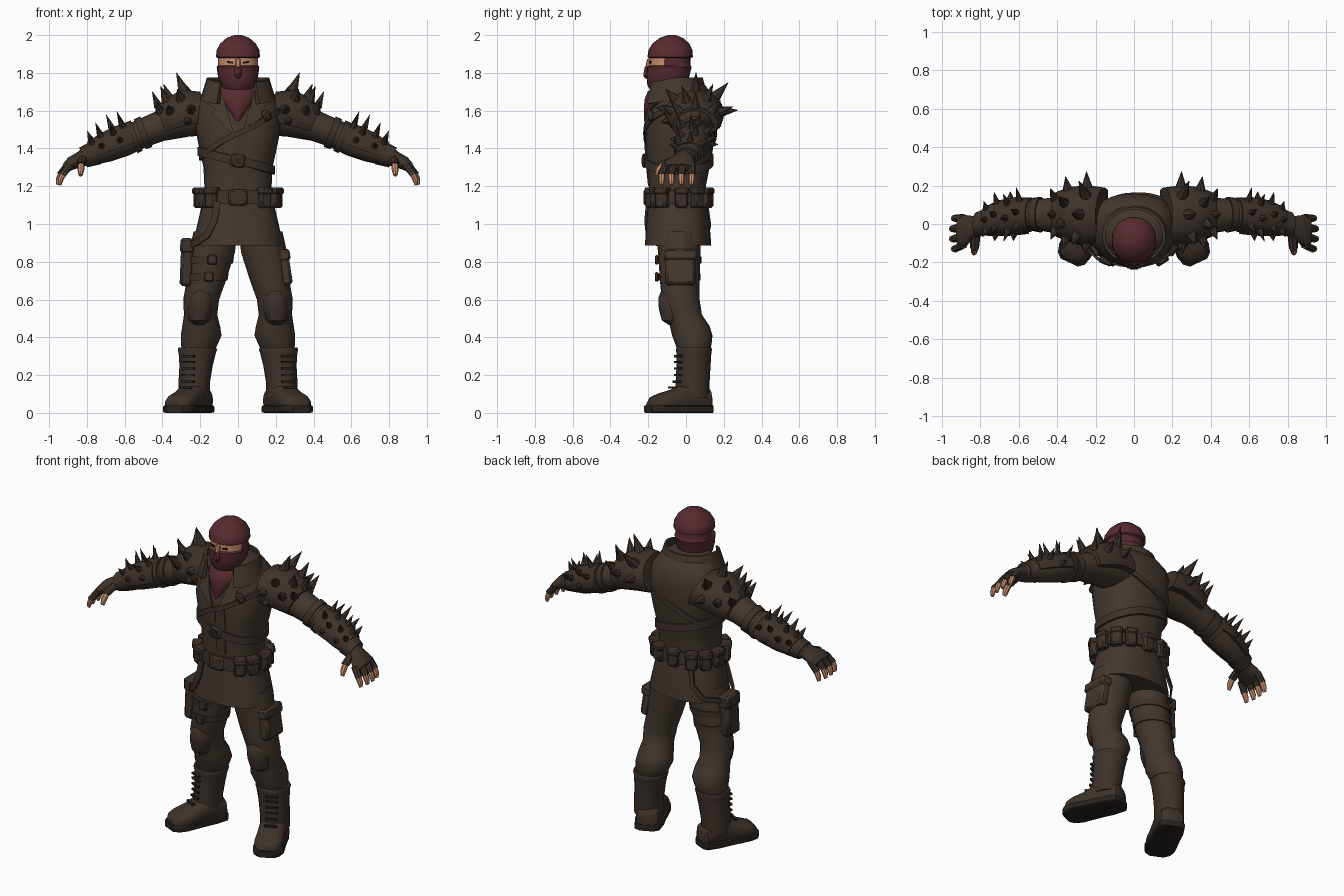
import bpy, bmesh, math
from mathutils import Vector, Matrix

if "Cube" in bpy.data.objects:
    bpy.data.objects.remove(bpy.data.objects["Cube"])

V = Vector
X, Y, Z = V((1, 0, 0)), V((0, 1, 0)), V((0, 0, 1))


def mat(name, r, g, b):
    m = bpy.data.materials.new(name)
    m.diffuse_color = (r, g, b, 1)
    m.use_nodes = True
    m.node_tree.nodes["Principled BSDF"].inputs["Base Color"].default_value = m.diffuse_color
    return m


COAT = mat("coat brown", .056, .039, .028)
LEATHER = mat("leather brown", .047, .032, .024)
SOLE = mat("sole dark", .022, .017, .014)
RED = mat("cloth maroon", .095, .024, .030)
SKIN = mat("skin", .58, .27, .15)
EYE = mat("eye dark", .02, .012, .01)


def finish(name, bm, m, mirror=False):
    bmesh.ops.recalc_face_normals(bm, faces=bm.faces)
    me = bpy.data.meshes.new(name)
    bm.to_mesh(me)
    bm.free()
    me.materials.append(m)
    ob = bpy.data.objects.new(name, me)
    bpy.context.collection.objects.link(ob)
    if mirror:
        ob.modifiers.new("Mirror", 'MIRROR').use_mirror_merge = False
    return ob


def ring_pt(s, deg, u, v, p):
    c, n = math.cos(math.radians(deg)), math.sin(math.radians(deg))
    f = lambda k: math.copysign(abs(k) ** (2 / p), k)
    return V(s[:3]) + u * (s[3] * f(c)) + v * (s[4] * f(n))


def skin_rings(bm, rings, close=False):
    rows = [[bm.verts.new(p) for p in r] for r in rings]
    n = len(rows[0])
    for a, b in zip(rows, rows[1:] + ([rows[0]] if close else [])):
        for i in range(n):
            bm.faces.new((a[i], a[(i + 1) % n], b[(i + 1) % n], b[i]))
    if not close:
        bm.faces.new(rows[0])
        bm.faces.new(rows[-1])


def loft(name, secs, m, u=X, v=Y, n=20, p=2, arc=(0, 360), mirror=False):
    """Sections (x, y, z, a, b) joined along fixed axes u and v."""
    bm = bmesh.new()
    k = n if arc[1] - arc[0] == 360 else n - 1
    skin_rings(bm, [[ring_pt(s, arc[0] + (arc[1] - arc[0]) * i / k, u, v, p)
                     for i in range(n)] for s in secs])
    return finish(name, bm, m, mirror)


def upright(rows):
    return [(x, y, z, a, b) for z, x, y, a, b in rows]


def at(secs, t):
    i = min(int(t), len(secs) - 2)
    return [a + (b - a) * (t - i) for a, b in zip(secs[i], secs[i + 1])]


def spikes(name, secs, u, v, rows):
    bm = bmesh.new()
    for t, deg, ln, r in rows:
        s = at(secs, t)
        c, n = math.cos(math.radians(deg)), math.sin(math.radians(deg))
        nor = (u * c / s[3] + v * n / s[4]).normalized()
        mx = Matrix.Translation(ring_pt(s, deg, u, v, 2) + nor * (ln / 2 - .01)) @ \
            nor.to_track_quat('Z', 'Y').to_matrix().to_4x4()
        bmesh.ops.create_cone(bm, cap_ends=True, segments=7, radius1=r, radius2=.001, depth=ln, matrix=mx)
    finish(name, bm, LEATHER, True)


def box(name, c, size, m, rz=0, ry=0, rx=0, bev=.01, mirror=False):
    bm = bmesh.new()
    rot = Matrix.Rotation(rz, 4, 'Z') @ Matrix.Rotation(ry, 4, 'Y') @ Matrix.Rotation(rx, 4, 'X')
    bmesh.ops.create_cube(bm, size=1, matrix=Matrix.Translation(c) @ rot @ Matrix.Diagonal((*size, 1)))
    if bev:
        bmesh.ops.bevel(bm, geom=bm.edges[:], offset=bev, segments=1, affect='EDGES')
    return finish(name, bm, m, mirror)


def ribbon(name, pts, w, th, m, close=False):
    """Strap through (point, normal) pairs."""
    bm, rings, n = bmesh.new(), [], len(pts)
    for i, (p, nor) in enumerate(pts):
        a = pts[i - 1][0] if close or i else p
        b = pts[(i + 1) % n][0] if close or i < n - 1 else p
        s = (b - a).normalized().cross(nor).normalized() * w / 2
        rings.append([p - s - nor * th, p + s - nor * th, p + s + nor * th, p - s + nor * th])
    skin_rings(bm, rings, close)
    return finish(name, bm, m)


# ---- coat body
P = 2.4
TORSO = upright([(1.08, 0, -.045, .19, .155), (1.2, 0, -.045, .178, .15), (1.3, 0, -.04, .183, .165),
                 (1.4, 0, -.035, .205, .178), (1.5, 0, -.03, .225, .183), (1.6, 0, -.02, .228, .178),
                 (1.67, 0, -.015, .205, .16), (1.73, 0, -.02, .16, .125), (1.76, 0, -.03, .11, .09)])
loft("coat_body", TORSO, COAT, n=28, p=P)
loft("coat_skirt", upright([(.885, 0, -.042, .238, .176), (.91, 0, -.042, .236, .174),
                            (1.0, 0, -.043, .215, .168), (1.1, 0, -.045, .192, .158)]), COAT, n=28, p=P)


def torso_at(z):
    for i in range(len(TORSO) - 1):
        if z <= TORSO[i + 1][2]:
            return at(TORSO, i + (z - TORSO[i][2]) / (TORSO[i + 1][2] - TORSO[i][2]))
    return TORSO[-1]


def surf(deg, z):
    s = torso_at(z)
    n = V((math.cos(math.radians(deg)) / s[3], math.sin(math.radians(deg)) / s[4], 0)).normalized()
    return ring_pt(s, deg, X, Y, P) + n * .006, n


def plate(name, pts, m, off=.012, mirror=False):
    """Outline (x, z) laid on the coat front."""
    bm, front = bmesh.new(), []
    for x, z in pts:
        s = torso_at(z)
        k = min(abs(x) / s[3], .97)
        front.append(V((x, s[1] - s[4] * (1 - k ** P) ** (1 / P) - off, z)))
    skin_rings(bm, [front, [p + Y * .03 for p in front]])
    finish(name, bm, m, mirror)


plate("lapel", [(.02, 1.47), (.05, 1.58), (.09, 1.70), (.15, 1.71), (.165, 1.64), (.12, 1.61), (.14, 1.58)],
      COAT, .016, True)
plate("coat_placket", [(-.005, 1.2), (-.005, 1.3), (-.005, 1.4), (-.005, 1.48), (.05, 1.52), (.06, 1.4),
                       (.055, 1.3), (.05, 1.2)], COAT, .006)
# standing collar, open at the front
bm = bmesh.new()
skin_rings(bm, [[V((r * math.cos(a), -.06 + r * .9 * math.sin(a), z - .03 * max(0, -math.sin(a))))
                 for r, z in ((.2, 1.66), (.165, 1.775), (.15, 1.775), (.165, 1.66))]
                for a in [math.radians(-55 + 290 * i / 20) for i in range(21)]])
finish("collar", bm, COAT)

# ---- chest straps
loop = [i * 10 for i in range(36)]
cs = lambda d: math.cos(math.radians(d))
ribbon("chest_belt", [surf(d, 1.335 - .05 * cs(d)) for d in loop], .045, .008, LEATHER, True)
ribbon("shoulder_strap", [surf(d, 1.48 + .13 * cs(d)) for d in loop], .028, .007, LEATHER, True)
box("chest_buckle", (0, -.222, 1.335), (.075, .02, .07), LEATHER, ry=.2)
box("buckle_gap", (0, -.233, 1.335), (.035, .006, .03), SOLE, ry=.2, bev=0)
box("strap_buckle", (.15, -.19, 1.575), (.04, .03, .06), LEATHER, rz=.5, ry=-.6)

# ---- belt with pouches
loft("belt", upright([(1.105, 0, -.045, .208, .168), (1.18, 0, -.045, .203, .165)]), LEATHER, n=28, p=P)
box("belt_buckle", (0, -.216, 1.14), (.1, .02, .085), LEATHER)
for d in (-52, -25, 5, 35, 62, 90, 118, 145, 175, 205, 232):
    c = ring_pt((0, -.045, 1.14, .207, .162), d, X, Y, P)
    r = math.atan2(math.sin(math.radians(d)) / .165, math.cos(math.radians(d)) / .207)
    box("belt_pouch", c - Z * .005, (.055, .066, .1), LEATHER, rz=r)
    box("pouch_flap", c + Z * .035, (.066, .073, .038), LEATHER, rz=r, bev=.008)

# ---- head: hood and mask with an inset eye slit
head = loft("head_wrap", upright([
    (1.66, 0, -.075, .07, .075), (1.70, 0, -.09, .074, .09), (1.73, 0, -.098, .092, .106),
    (1.78, 0, -.096, .106, .113), (1.832, 0, -.09, .113, .120), (1.838, 0, -.085, .107, .110),
    (1.878, 0, -.085, .107, .109), (1.884, 0, -.084, .116, .120), (1.92, 0, -.082, .114, .117),
    (1.926, 0, -.082, .110, .113), (1.955, 0, -.08, .094, .098), (1.985, 0, -.078, .06, .062),
    (2.0, 0, -.075, .02, .02)]), RED, n=24, p=2.1)
head.data.materials.append(SKIN)
for f in head.data.polygons:
    if 1.837 < f.center.z < 1.88 and f.center.y < -.11:
        f.material_index = 1
box("eye", (.042, -.190, 1.856), (.03, .008, .011), EYE, rz=.18, ry=-.1, bev=0, mirror=True)
box("nose_bridge", (0, -.198, 1.85), (.024, .025, .05), SKIN, rx=-.2, bev=.005)
box("mask_nose", (0, -.208, 1.805), (.035, .03, .07), RED, rx=-.15, bev=.012)
# neckerchief ending in a point
loft("neckerchief", upright([(1.735, 0, -.075, .085, .09), (1.70, 0, -.085, .108, .118),
                             (1.665, 0, -.09, .115, .128), (1.62, 0, -.125, .08, .098),
                             (1.58, 0, -.16, .042, .062), (1.545, 0, -.19, .008, .033)]), RED)

# ---- arms
AV = V((.37, 0, .93))
arm = [(.17, .03, 1.585, .12, .12), (.3, .04, 1.555, .112, .10), (.42, .045, 1.515, .092, .08),
       (.52, .05, 1.475, .078, .075), (.6, .045, 1.44, .085, .08), (.7, .03, 1.4, .08, .074),
       (.79, .01, 1.365, .064, .058), (.83, -.005, 1.345, .05, .042)]
loft("sleeve", arm, COAT, Y, AV, mirror=True)
for i, t in enumerate((2.65, 3.2)):
    a, b = at(arm, t), at(arm, t + .35)
    for s in (a, b):
        s[3] += .01
        s[4] += .01
    loft("sleeve_strap", [a, b], LEATHER, Y, AV, mirror=True)
pad = [(.155, .04, 1.585, .15, .125), (.25, .045, 1.585, .157, .135), (.34, .05, 1.555, .142, .118),
       (.40, .05, 1.53, .118, .095)]
loft("shoulder_pad", pad, LEATHER, Y, AV, arc=(-25, 205), mirror=True)
spikes("shoulder_spikes", pad, Y, AV, [
    (.9, 88, .11, .032), (.7, 45, .12, .034), (.9, 5, .085, .03), (1.2, 135, .08, .03), (.9, 170, .06, .03),
    (1.9, 20, .08, .028), (1.8, 65, .10, .03), (2.0, 110, .09, .03), (2.0, 155, .07, .028),
    (2.8, 45, .085, .026), (2.8, 90, .09, .026), (2.8, 135, .08, .026), (1.3, 195, .045, .026)])
guard = [(.555, .042, 1.452, .094, .092), (.62, .04, 1.43, .1, .094), (.7, .03, 1.4, .094, .085),
         (.775, .015, 1.37, .076, .068)]
loft("forearm_guard", guard, LEATHER, Y, AV, arc=(-15, 195), mirror=True)
spikes("forearm_spikes", guard, Y, AV, [
    (t, d + o, l, .02) for t, o, l in ((.4, 0, .085), (1.2, 16, .085), (2, 0, .075), (2.7, 10, .06))
    for d in (30, 78, 122)] + [(1, 170, .04, .022), (2.2, 165, .04, .022), (1.3, 0, .045, .022)])
loft("glove_cuff", [(.75, .015, 1.378, .073, .066), (.82, -.002, 1.352, .064, .056)], LEATHER, Y, AV, mirror=True)

# ---- hands: fingerless gloves
loft("glove", [(.80, 0, 1.362, .05, .042), (.84, -.02, 1.34, .062, .040), (.88, -.035, 1.322, .082, .036),
               (.915, -.04, 1.297, .08, .024)], LEATHER, Y, V((.5, 0, .86)), mirror=True)
FV = V((.9, 0, .4))
for y, dx in ((.03, -.008), (-.017, .002), (-.063, .002), (-.108, -.008)):
    y2 = y * 1.15 - .005
    loft("glove_finger", [(.895 + dx, y, 1.315, .022, .022), (.938 + dx, y2, 1.262, .02, .02)],
         LEATHER, Y, FV, n=8, mirror=True)
    loft("finger", [(.93 + dx, y2, 1.272, .017, .017), (.948 + dx, y2, 1.235, .017, .016),
                    (.953 + dx, y2, 1.207, .011, .01)], SKIN, Y, FV, n=8, mirror=True)
TV = V((0, .8, -.6))
loft("glove_thumb", [(.825, -.04, 1.345, .028, .03), (.83, -.125, 1.315, .023, .022)], LEATHER, X, TV, n=8, mirror=True)
loft("thumb", [(.83, -.115, 1.32, .018, .018), (.832, -.145, 1.285, .018, .018),
               (.833, -.155, 1.258, .011, .011)], SKIN, X, TV, n=8, mirror=True)

# ---- trousers and knee pads
LEG = [(.96, .12, -.04, .115, .12), (.85, .138, -.036, .122, .112), (.7, .168, -.033, .104, .105),
       (.6, .195, -.028, .095, .1), (.52, .198, -.01, .088, .094), (.46, .195, .02, .1, .105),
       (.41, .195, .033, .108, .107), (.36, .205, .04, .096, .095), (.31, .215, .04, .08, .08)]
loft("trouser_leg", upright(LEG), COAT, mirror=True)
loft("knee_pad", upright([(.465, .203, -.06, .03, .03), (.49, .203, -.07, .056, .058), (.55, .2, -.078, .067, .066),
                          (.61, .195, -.082, .065, .064), (.645, .19, -.08, .05, .052), (.665, .188, -.075, .025, .03)]),
     LEATHER, n=16, mirror=True)

# ---- boots, toes turned out
F, S, ANK = V((.42, -.907, 0)), V((.907, .42, 0)), V((.225, .04, 0))
loft("boot_shaft", upright([(.08, .232, .035, .082, .09), (.16, .232, .035, .083, .09), (.25, .222, .04, .088, .09),
                            (.315, .216, .042, .098, .092), (.335, .215, .042, .104, .096), (.345, .215, .042, .1, .092)]),
     LEATHER, mirror=True)
foot = [(-.093, .04, .10), (-.078, .066, .13), (0, .078, .175), (.06, .077, .16), (.12, .08, .125),
        (.19, .083, .105), (.235, .07, .088), (.258, .042, .06)]
loft("boot_foot", [(*(ANK + F * t + Z * h / 2), w, h / 2) for t, w, h in foot], LEATHER, S, Z, p=2.6, mirror=True)
loft("boot_sole", [(*(ANK + F * t * 1.03 + Z * .02), w + .007, .02) for t, w, h in foot], SOLE, S, Z, p=8, mirror=True)
for z, t in ((.135, .125), (.165, .098), (.2, .09), (.235, .09), (.27, .09), (.3, .09)):
    box("boot_lace", ANK + F * t + Z * z, (.07, .016, .012), SOLE, rz=math.radians(25), bev=0, mirror=True)

# ---- right thigh holster with straps
for z in (.81, .72):
    k = (.85 - z) / .15
    x, r = -(.138 + .03 * k), .13 - .018 * k
    loft("thigh_strap", upright([(z - .018, x - .004, -.034, r - .002, .117 - .007 * k), (z + .018, x, -.035, r, .119 - .007 * k)]),
         LEATHER)
    box("strap_clip", (x + .01, -.155, z), (.05, .02, .05), LEATHER, bev=.006)
box("holster", (-.27, -.045, .785), (.07, .12, .23), LEATHER, ry=.04, bev=.015)
box("holster_flap", (-.267, -.045, .885), (.078, .13, .08), LEATHER, ry=.04, bev=.012)
ribbon("hanging_strap_front", [(V(p), V(n).normalized()) for p, n in (
    ((-.11, -.205, 1.12), (0, -1, 0)), ((-.125, -.212, 1.02), (-.2, -1, 0)), ((-.165, -.2, .94), (-.5, -1, 0)),
    ((-.225, -.15, .90), (-1, -1, 0)), ((-.26, -.07, .89), (-1, -.3, 0)))], .035, .006, LEATHER)
ribbon("hanging_strap_back", [(V(p), V(n).normalized()) for p, n in (
    ((-.11, .11, 1.12), (0, 1, 0)), ((-.13, .125, 1.0), (-.2, 1, 0)), ((-.19, .105, .92), (-.6, 1, 0)),
    ((-.26, .01, .89), (-1, .3, 0)))], .03, .006, LEATHER)

# ---- left thigh cargo pocket
box("cargo_pocket", (.248, -.03, .765), (.06, .16, .18), COAT, ry=-.15, bev=.014)
box("pocket_flap", (.241, -.03, .835), (.07, .172, .06), COAT, ry=-.15, bev=.01)

# ---- smooth shading with sharp creases
bpy.ops.object.select_all(action='SELECT')
bpy.context.view_layer.objects.active = head
bpy.ops.object.shade_smooth_by_angle(angle=math.radians(38))
